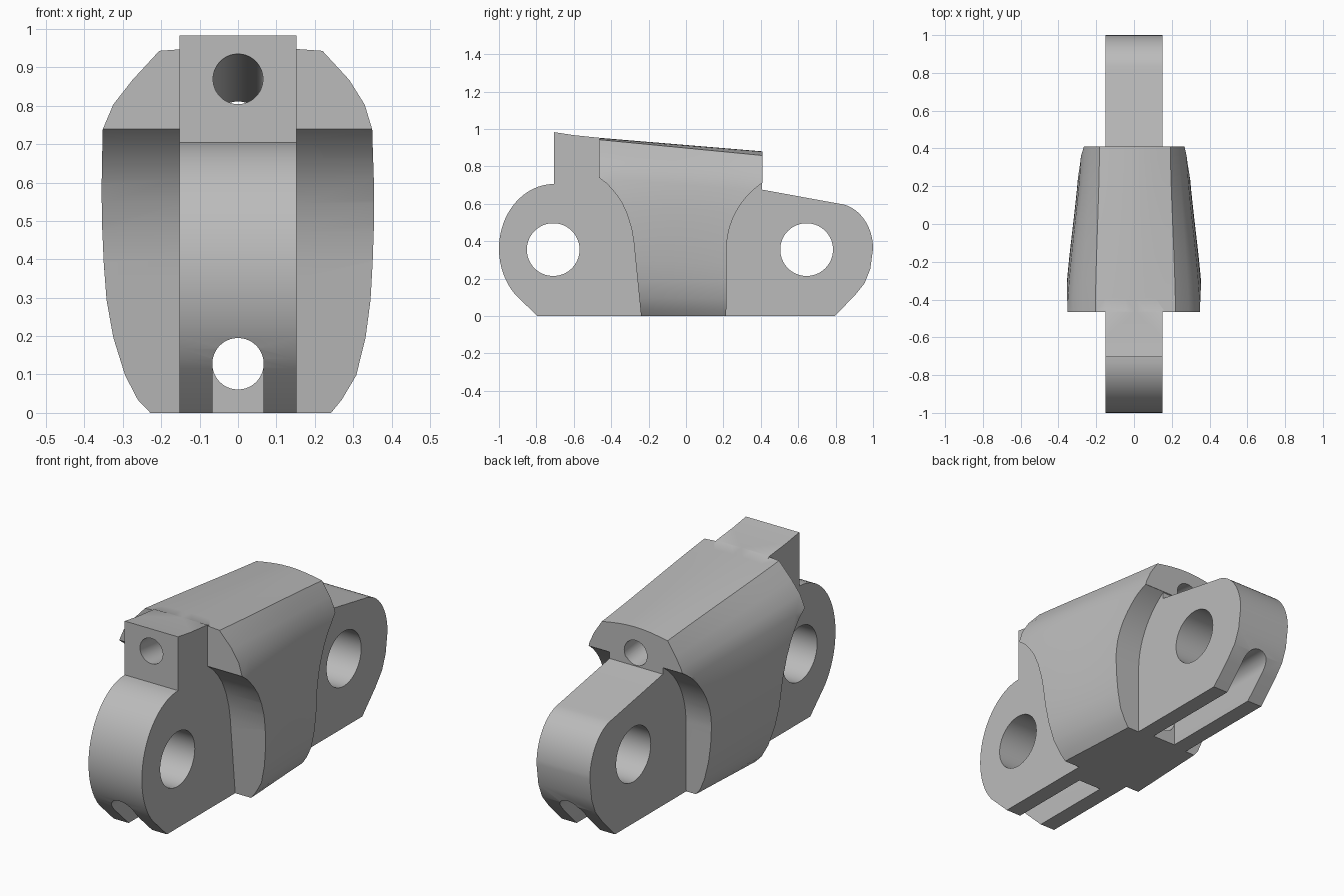
import bpy, bmesh, math
from mathutils import Vector

cube = bpy.data.objects.get("Cube")
if cube:
    bpy.data.objects.remove(cube, do_unlink=True)

grey = bpy.data.materials.new("plain grey")
grey.use_nodes = True
colour = (0.5, 0.5, 0.5, 1)
grey.diffuse_color = colour
grey.node_tree.nodes["Principled BSDF"].inputs["Base Color"].default_value = colour


def loft(name, rings):
    """Closed solid through rings of equal length."""
    bm = bmesh.new()
    loops = [[bm.verts.new(p) for p in ring] for ring in rings]
    for a, b in zip(loops, loops[1:]):
        for i in range(len(a)):
            j = (i + 1) % len(a)
            bm.faces.new((a[i], a[j], b[j], b[i]))
    bm.faces.new(loops[0])
    bm.faces.new(loops[-1])
    bmesh.ops.recalc_face_normals(bm, faces=bm.faces)
    mesh = bpy.data.meshes.new(name)
    bm.to_mesh(mesh)
    bm.free()
    mesh.materials.append(grey)
    obj = bpy.data.objects.new(name, mesh)
    bpy.context.collection.objects.link(obj)
    return obj


def prism(name, outline, half):
    """Side outline (y, z) extruded across x."""
    return loft(name, [[(x, y, z) for y, z in outline] for x in (-half, half)])


def rod(name, start, end, radius):
    start, end = Vector(start), Vector(end)
    turn = (end - start).to_track_quat('Z', 'Y')
    ring = [turn @ Vector((radius * math.cos(a), radius * math.sin(a), 0))
            for a in (math.tau * i / 64 for i in range(64))]
    return loft(name, [[p + v for v in ring] for p in (start, end)])


def arc(cy, cz, ry, rz, a0, a1, n=16):
    angles = [math.radians(a0 + (a1 - a0) * i / n) for i in range(n + 1)]
    return [(cy + ry * math.cos(a), cz + rz * math.sin(a)) for a in angles]


def combine(target, tool, operation):
    """Apply a boolean and discard the tool."""
    mod = target.modifiers.new("combine", 'BOOLEAN')
    mod.operation, mod.solver, mod.object = operation, 'EXACT', tool
    bpy.context.view_layer.update()
    graph = bpy.context.evaluated_depsgraph_get()
    mesh = bpy.data.meshes.new_from_object(target.evaluated_get(graph))
    target.modifiers.clear()
    target.data = mesh
    bpy.data.objects.remove(tool, do_unlink=True)


# Flared shell: half section as (left x, right x, z), lofted and tapered to the back
section = [(-.235, .25, 0), (-.27, .28, .035), (-.305, .32, .1), (-.337, .345, .2),
           (-.355, .358, .3), (-.362, .363, .4), (-.365, .365, .5), (-.363, .362, .6),
           (-.353, .35, .737), (-.325, .33, .803), (-.275, .29, .867), (-.205, .22, .943)]


def taper(x, amount):
    return math.copysign(abs(x) - amount * max(0, abs(x) - .14), x)


rings = []
for i in range(13):
    t = i / 12
    y = -.465 + .875 * t
    amount = .35 * (t * t * (3 - 2 * t) * .6 + t * .4)
    lift = 1 - .09 * t
    left = [(taper(a, amount), y, z * lift) for a, b, z in section]
    right = [(taper(b, amount), y, z * lift) for a, b, z in section]
    x0, x1, z = left[-1][0], right[-1][0], right[-1][2]
    crown = [(x1 + (x0 - x1) * k / 8, y,
              z + (.01 + .012 * t) * math.sin(math.pi * k / 8)) for k in range(1, 8)]
    rings.append(right + crown + left[::-1])
shell = loft("link_body", rings)

# Side trim that scoops the shell clear of both hinge ends
trim = [(-.24, -.1), (-.24, 0), (-.275, .35), (-.28, .4), (-.292, .47), (-.315, .545),
        (-.345, .61), (-.38, .66), (-.42, .705), (-.465, .74), (-.6, .74), (-.6, 1.1), (.6, 1.1), (.6, .71)]
trim += arc(.645, .355, .428, .428, 123.5, 180) + [(.215, 0), (.215, -.1)]
combine(shell, prism("side_trim", trim, .6), 'INTERSECT')

# Central hinge plate with rounded ends and a raised front tab
plate = [(-.795, 0)] + arc(-.705, .36, .295, .346, 225, 90, 24)
plate += [(-.705, .983), (-.6, .967), (-.465, .953), (-.42, .93), (.35, .85), (.405, .84), (.405, .676), (.81, .602)]
plate += arc(.80, .36, .20, .242, 80, 0) + [(.985, .25), (.955, .175), (.90, .107), (.795, 0)]
combine(shell, prism("hinge_plate", plate, .152), 'UNION')

# Hinge pin holes
for y in (-.71, .645):
    combine(shell, rod("pin_hole", (-.6, y, .355), (.6, y, .355), .141), 'DIFFERENCE')

# Sloping upper bore and straight lower bore
combine(shell, rod("upper_bore", (0, -.8, .88), (0, .48, .738), .065), 'DIFFERENCE')
combine(shell, rod("lower_bore", (0, -1.2, .128), (0, 1.2, .128), .067), 'DIFFERENCE')

# Open slots below the lower bore at both ends
for y0, y1 in ((-1.2, -.34), (.23, 1.2)):
    slot = [(y0, -.1), (y1, -.1), (y1, .128), (y0, .128)]
    combine(shell, prism("slot", slot, .0665), 'DIFFERENCE')

bpy.ops.object.select_all(action='DESELECT')
shell.select_set(True)
bpy.context.view_layer.objects.active = shell
bpy.ops.object.shade_smooth_by_angle(angle=math.radians(28))
